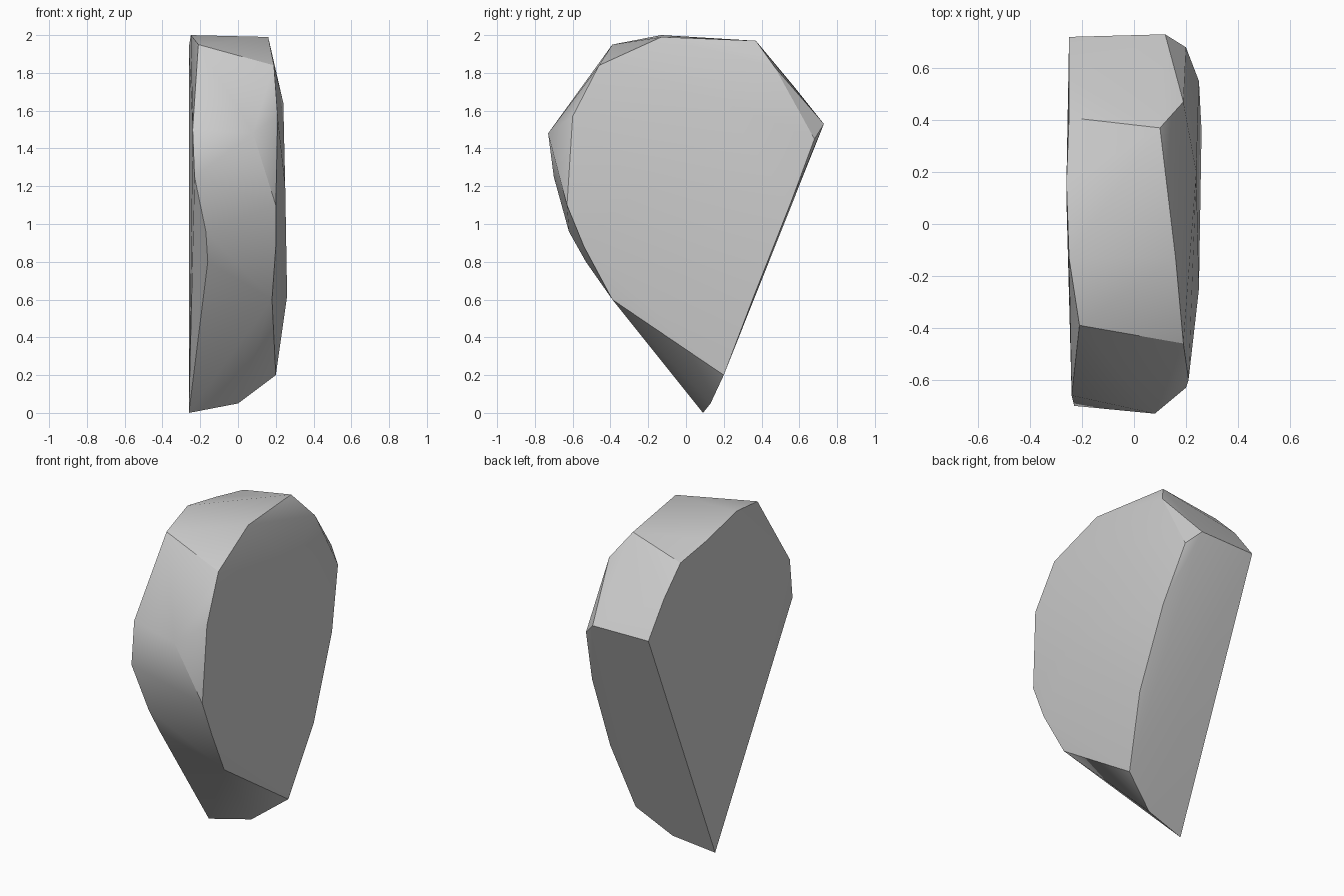
import bpy
import bmesh
import math

default_cube = bpy.data.objects.get("Cube")
if default_cube:
    bpy.data.objects.remove(default_cube, do_unlink=True)


def make_material(name, level):
    material = bpy.data.materials.new(name)
    material.use_nodes = True
    colour = (level, level, level, 1)
    material.diffuse_color = colour
    for node in material.node_tree.nodes:
        if node.type == "BSDF_PRINCIPLED":
            node.inputs["Base Color"].default_value = colour
    return material


def make_faceted_stone(name, outlines, material):
    """Wrap a chipped stone skin around several corner outlines."""
    bm = bmesh.new()
    for outline in outlines:
        for corner in outline:
            bm.verts.new(corner)
    hull = bmesh.ops.convex_hull(bm, input=bm.verts[:])
    unused = [item for item in hull["geom_interior"] + hull["geom_unused"]
              if isinstance(item, bmesh.types.BMVert) and item.is_valid]
    bmesh.ops.delete(bm, geom=list(set(unused)), context="VERTS")

    # Merge the nearly flat triangles into broad facets
    bmesh.ops.dissolve_limit(bm, angle_limit=math.radians(1),
                             verts=bm.verts[:], edges=bm.edges[:])
    bmesh.ops.recalc_face_normals(bm, faces=bm.faces[:])
    mesh = bpy.data.meshes.new(name)
    bm.to_mesh(mesh)
    bm.free()
    mesh.materials.append(material)
    stone = bpy.data.objects.new(name, mesh)
    bpy.context.collection.objects.link(stone)
    return stone


# Rim of the left side, from the lower corner around the front and the top
left_rim = [
    (.2, .2, .2), (.18, -.39, .6), (.2, -.54, .88), (.2, -.63, 1.1),
    (.21, -.6, 1.57), (.19, -.46, 1.84), (.16, -.13, 1.99),
    (.1, .37, 1.97), (.19, .47, 1.83), (.12, .73, 1.53),
]

# Gentle swell of the left side and its curved rear edge
left_swell = [
    (.25, -.25, 1.2), (.24, .2, 1.64), (.2, .68, 1.45),
    (.25, .55, 1.1), (.26, .36, .62),
]

# Rim of the right side, from the bottom tip around the front and the top
right_rim = [
    (-.26, .09, 0), (-.16, -.53, .8), (-.17, -.62, .96),
    (-.23, -.7, 1.25), (-.24, -.66, 1.5), (-.21, -.39, 1.95),
    (-.25, -.13, 2), (-.26, .16, 1.94), (-.25, .41, 1.89),
    (-.25, .57, 1.73), (-.25, .72, 1.53),
]

# Brow of the front and the chipped foot
front_and_foot = [(.08, -.73, 1.48), (0, .13, .05)]

stone_grey = make_material("stone grey", .6)
stone = make_faceted_stone(
    "stone_slab", [left_rim, left_swell, right_rim, front_and_foot], stone_grey)

# Soft shading across shallow facets, crisp edges between the main sides
bpy.ops.object.select_all(action="DESELECT")
stone.select_set(True)
bpy.context.view_layer.objects.active = stone
bpy.ops.object.shade_smooth_by_angle(angle=math.radians(30))
